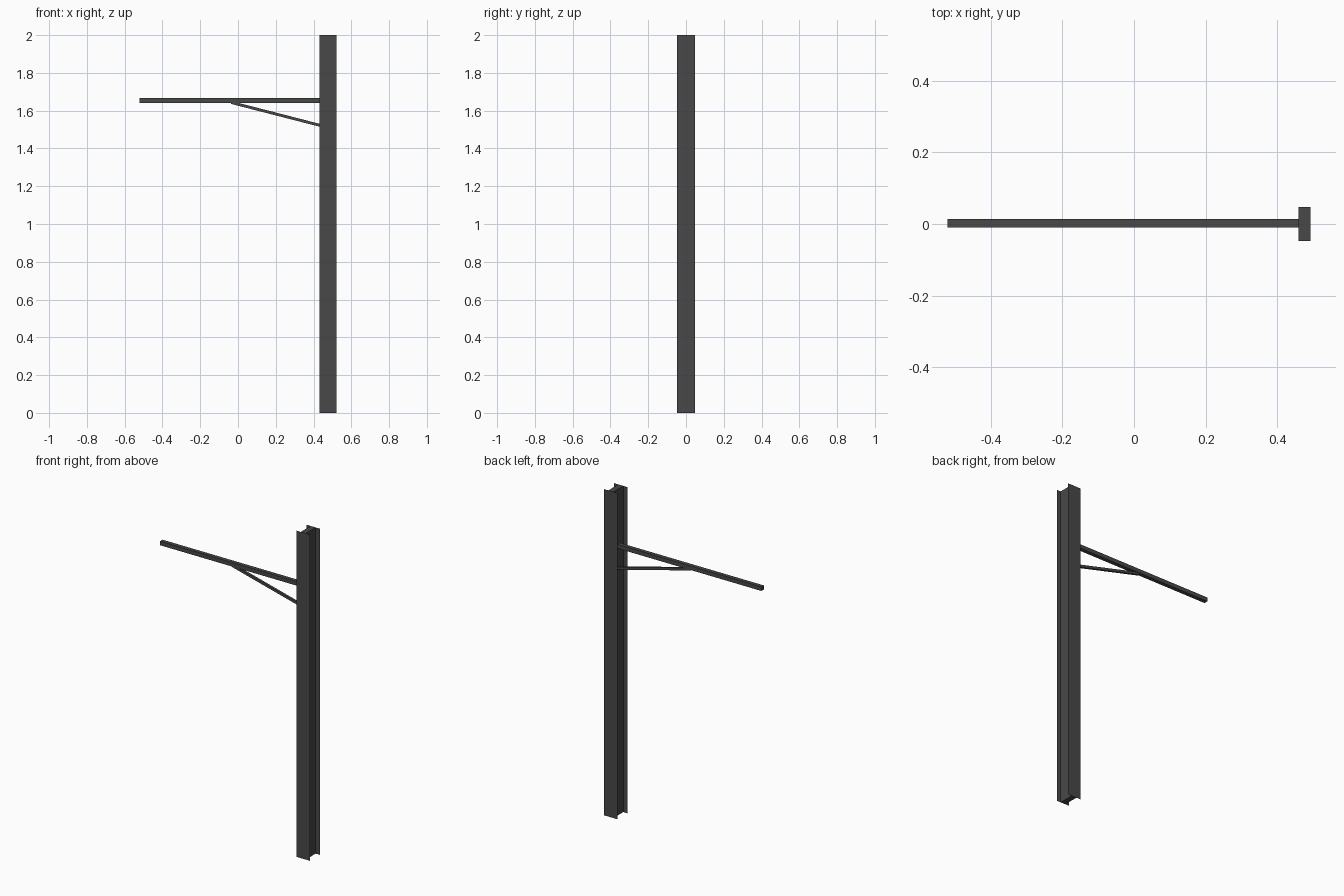
import bpy, bmesh, math
from mathutils import Matrix, Vector

if "Cube" in bpy.data.objects:
    bpy.data.objects.remove(bpy.data.objects["Cube"])

steel = bpy.data.materials.new("dark_grey_steel")
steel.diffuse_color = (0.065, 0.065, 0.065, 1)
steel.use_nodes = True
steel.node_tree.nodes["Principled BSDF"].inputs["Base Color"].default_value = steel.diffuse_color


def finish(name, bm):
    me = bpy.data.meshes.new(name)
    bm.to_mesh(me)
    bm.free()
    me.materials.append(steel)
    ob = bpy.data.objects.new(name, me)
    bpy.context.collection.objects.link(ob)
    return ob


def box(name, centre, size, tilt=0.0, open_y=False):
    bm = bmesh.new()
    m = Matrix.Translation(centre) @ Matrix.Rotation(tilt, 4, 'Y') @ Matrix.Diagonal((*size, 1))
    bmesh.ops.create_cube(bm, size=1, matrix=m)
    if open_y:  # ends are covered by the flanges
        bm.normal_update()
        ends = [f for f in bm.faces if abs(f.normal.y) > 0.9]
        bmesh.ops.delete(bm, geom=ends, context='FACES_ONLY')
    return finish(name, bm)


# H-section post: thick web between two sheet flanges
POST_X, HALF_Y = 0.476, 0.048
box("post_web", (POST_X, 0, 1), (0.034, 2 * HALF_Y, 2), open_y=True)
for name, side in (("front_flange", -1), ("back_flange", 1)):
    bm = bmesh.new()
    m = (Matrix.Translation((POST_X, side * HALF_Y, 1))
         @ Matrix.Rotation(-side * math.pi / 2, 4, 'X') @ Matrix.Diagonal((0.09, 2, 1, 1)))
    bmesh.ops.create_grid(bm, x_segments=1, y_segments=1, size=0.5, matrix=m)
    finish(name, bm)

# Horizontal arm, running into the web
ARM_Y = 0.002
box("arm", ((-0.521 + 0.46) / 2, ARM_Y, 1.654), (0.981, 0.024, 0.025))

# Sloping brace under the arm
a, b = Vector((-0.035, ARM_Y, 1.643)), Vector((0.462, ARM_Y, 1.515))
d = b - a
box("brace", (a + b) / 2, (d.length, 0.014, 0.015), math.atan2(-d.z, d.x))
